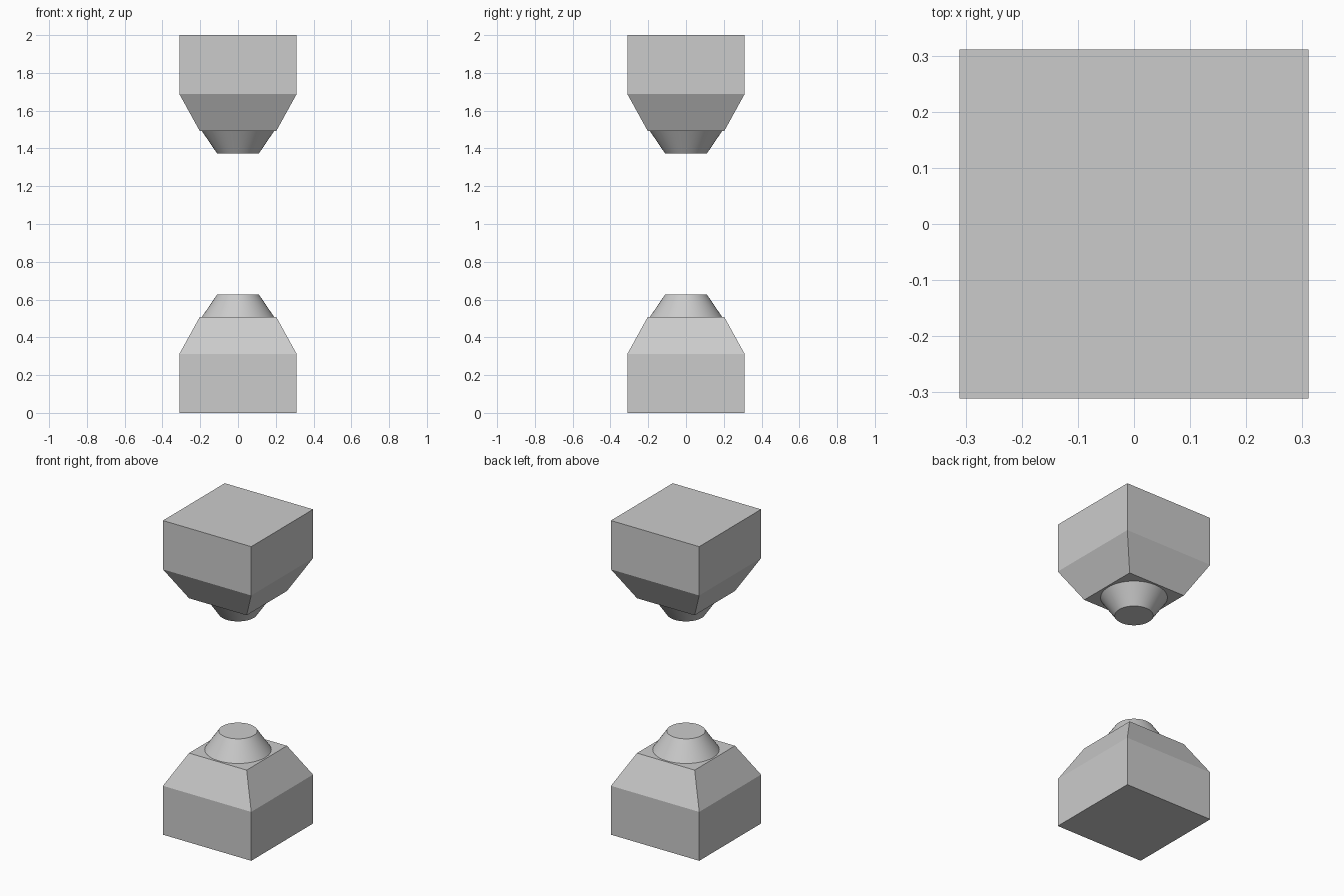
import bpy, bmesh, math
from mathutils import Matrix

cube = bpy.data.objects.get("Cube")
if cube:
    bpy.data.objects.remove(cube, do_unlink=True)

grey = bpy.data.materials.new("plain grey")
grey.use_nodes = True
colour = (0.6, 0.6, 0.6, 1)
grey.diffuse_color = colour
grey.node_tree.nodes["Principled BSDF"].inputs["Base Color"].default_value = colour

# Heights measured from the outer end of each block
WALL, SHOULDER, TIP = 0.311, 0.507, 0.626
HALF, NECK = 0.311, 0.203


def finish(name, bm, flip):
    if flip:
        bmesh.ops.transform(bm, matrix=Matrix.Translation((0, 0, 2)) @ Matrix.Diagonal((1, 1, -1, 1)), verts=bm.verts)
    bmesh.ops.recalc_face_normals(bm, faces=bm.faces)
    mesh = bpy.data.meshes.new(name)
    bm.to_mesh(mesh)
    bm.free()
    mesh.materials.append(grey)
    obj = bpy.data.objects.new(name, mesh)
    bpy.context.collection.objects.link(obj)
    return obj


def block(name, flip):
    # Square block with a tapered shoulder
    bm = bmesh.new()
    rings = []
    for half, z in ((HALF, 0), (HALF, WALL), (NECK, SHOULDER)):
        rings.append([bm.verts.new((x * half, y * half, z))
                      for x, y in ((-1, -1), (1, -1), (1, 1), (-1, 1))])
    for low, high in zip(rings, rings[1:]):
        for i in range(4):
            j = (i + 1) % 4
            bm.faces.new((low[i], low[j], high[j], high[i]))
    bm.faces.new(rings[0])
    bm.faces.new(rings[-1])
    return finish(name, bm, flip)


def nozzle(name, flip):
    # Round truncated cone on the shoulder
    bm = bmesh.new()
    bmesh.ops.create_cone(bm, cap_ends=True, segments=64, radius1=0.192, radius2=0.111,
                          depth=TIP - SHOULDER,
                          matrix=Matrix.Translation((0, 0, (TIP + SHOULDER) / 2)))
    obj = finish(name, bm, flip)
    bpy.ops.object.select_all(action='DESELECT')
    obj.select_set(True)
    bpy.context.view_layer.objects.active = obj
    bpy.ops.object.shade_smooth_by_angle(angle=math.radians(30))


# Matching pair facing each other across the gap
for side, flip in (("lower", False), ("upper", True)):
    block(side + "_block", flip)
    nozzle(side + "_nozzle", flip)
